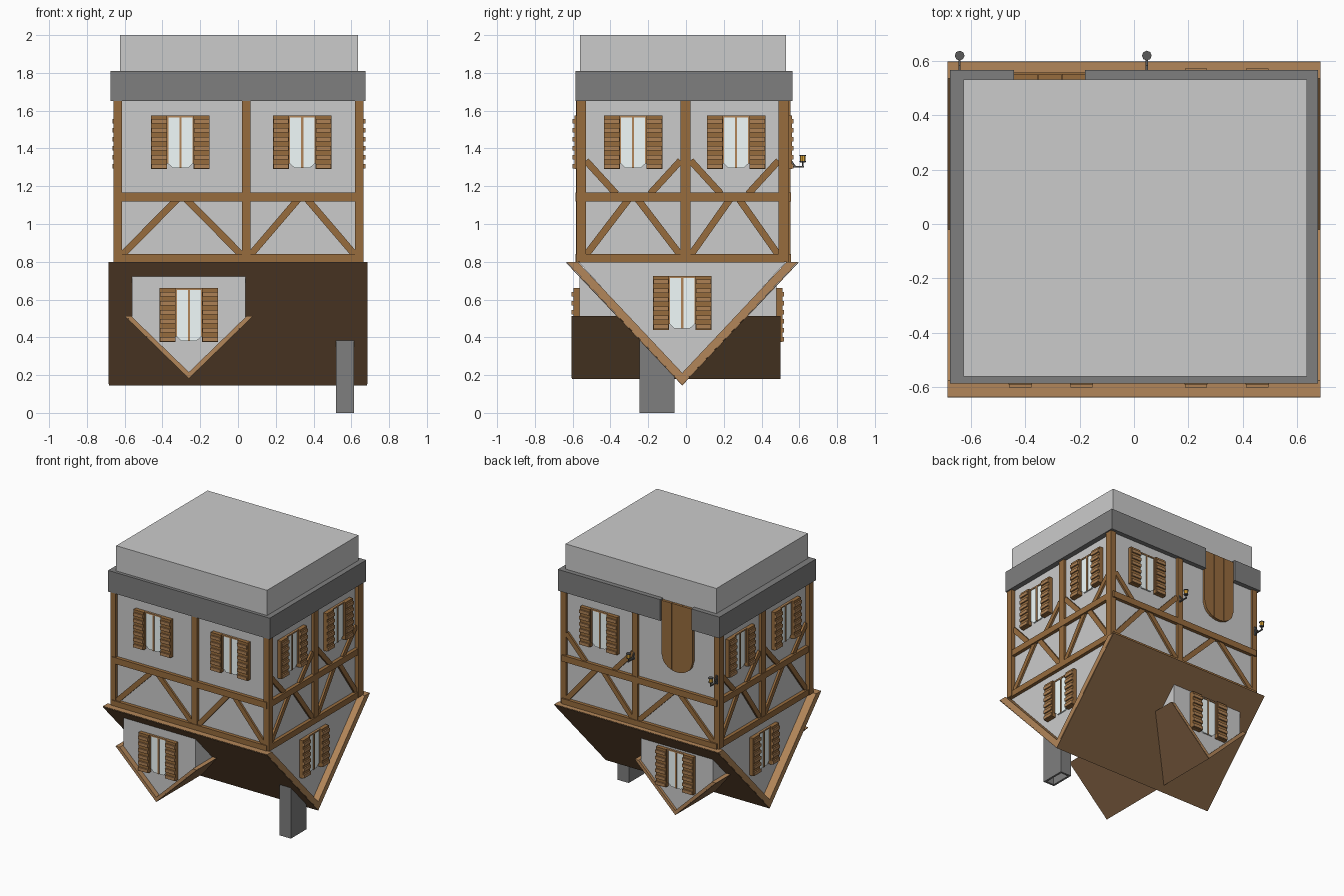
import bpy, bmesh, math
from mathutils import Matrix

if "Cube" in bpy.data.objects:
    bpy.data.objects.remove(bpy.data.objects["Cube"])

COL = {
    "wood": (.31, .15, .048), "trim": (.45, .24, .10), "roof": (.24, .13, .06),
    "stone": (.21, .21, .21), "glass": (.88, .97, .97), "lamp": (.95, .50, .05),
    "iron": (.10, .10, .10), "slat": (.42, .22, .09),
}


def material(key):
    m = bpy.data.materials.get(key) or bpy.data.materials.new(key)
    m.diffuse_color = (*COL[key], 1)
    m.use_nodes = True
    m.node_tree.nodes["Principled BSDF"].inputs["Base Color"].default_value = m.diffuse_color
    return m


def make(name, key, M, parts):
    """Prisms: (u, z) outline pushed along the outward direction d0..d1."""
    bm = bmesh.new()
    for pts, d0, d1 in parts:
        a = [bm.verts.new((u, -d0, z)) for u, z in pts]
        b = [bm.verts.new((u, -d1, z)) for u, z in pts]
        bm.faces.new(a)
        bm.faces.new(b[::-1])
        for i in range(len(a)):
            j = (i + 1) % len(a)
            bm.faces.new((a[i], b[i], b[j], a[j]))
    bm.transform(M)
    bmesh.ops.recalc_face_normals(bm, faces=bm.faces)
    me = bpy.data.meshes.new(name)
    bm.to_mesh(me)
    bm.free()
    if key:
        me.materials.append(material(key))
    ob = bpy.data.objects.new(name, me)
    bpy.context.collection.objects.link(ob)
    return ob


def rect(u0, u1, z0, z1):
    return [(u0, z0), (u1, z0), (u1, z1), (u0, z1)]


def bar(p, q, w=.036):
    l = math.hypot(q[0] - p[0], q[1] - p[1])
    n = (-(q[1] - p[1]) / l * w / 2, (q[0] - p[0]) / l * w / 2)
    return [(p[0] + n[0], p[1] + n[1]), (q[0] + n[0], q[1] + n[1]),
            (q[0] - n[0], q[1] - n[1]), (p[0] - n[0], p[1] - n[1])]


def chevron(c, half, top, tip, thick_u, thick_z):
    return [(c - half, top), (c, tip), (c + half, top),
            (c + half - thick_u, top), (c, tip + thick_z), (c - half + thick_u, top)]


def plane(x, y, deg):
    return Matrix.Translation((x, y, 0)) @ Matrix.Rotation(math.radians(deg), 4, 'Z')


def window(name, M, u, zb):
    zt = zb + .285
    g = [(u - .066, zt - .008), (u + .066, zt - .008), (u + .066, zb + .03),
         (u + .04, zb + .006), (u - .04, zb + .006), (u - .066, zb + .03)]
    make(name + "_glass", "glass", M, [(g, -.005, .01)])
    make(name + "_frame", "trim", M, [
        (rect(u - .006, u + .006, zb + .006, zt), 0, .016),
        (rect(u - .072, u - .064, zb + .03, zt), 0, .016),
        (rect(u + .064, u + .072, zb + .03, zt), 0, .016),
        (rect(u - .072, u + .072, zt - .01, zt), 0, .016)])
    back, slats = [], []
    for s in (-1, 1):
        a, b = sorted((u + s * .07, u + s * .155))
        back.append((rect(a, b, zb, zt), 0, .03))
        for i in range(6):
            z = zb + .004 + i * .0475
            slats.append((rect(a + .002, b - .002, z, z + .024), .02, .04))
    make(name + "_shutters", "wood", M, back)
    make(name + "_slats", "slat", M, slats)


I = Matrix.Identity(4)
ALONG_X = plane(0, 0, 90)   # outline in (y, z), pushed along x

# plaster body and stone plinth (gap at the back for the door)
make("walls", None, I, [(rect(-.625, .635, .8, 2), -.53, .56)])
make("plinth", "stone", I, [
    (rect(-.675, .675, 1.65, 1.81), .55, .585),
    (rect(-.675, -.44, 1.65, 1.81), -.565, -.52),
    (rect(-.18, .675, 1.65, 1.81), -.565, -.52),
    (rect(-.675, -.61, 1.65, 1.81), -.52, .55),
    (rect(.62, .675, 1.65, 1.81), -.52, .55)])

# corner posts
make("corner_posts", "wood", I, [
    (rect(a, b, .8, 1.65), c, d)
    for a, b in ((-.66, -.615), (.62, .665)) for c, d in ((.53, .58), (-.545, -.49))])

# timber framing and windows: inner edges, middle, half post, windows, braced panels
WALLS = {
    "front": (plane(0, -.56, 0), -.615, .62, .0425, .0225, (-.305, .34), ()),
    "right": (plane(.635, 0, 90), -.53, .49, -.0025, .027, (-.28, .265), (0, 1)),
    "back": (plane(0, .53, 180), -.62, .615, -.0425, .0225, (-.34,), (0,)),
    "left": (plane(-.625, 0, -90), -.49, .53, .0025, .027, (-.265, .28), (0, 1)),
}
for side, (M, ul, ur, um, h, wins, braced) in WALLS.items():
    parts = [(rect(um - h, um + h, .8, 1.65), 0, .022),
             (rect(ul - .03, ur + .03, 1.12, 1.167), 0, .026),
             (rect(ul - .03, ur + .03, .795, .84), 0, .026)]
    for k, (a, b) in enumerate(((ul, um - h), (um + h, ur))):
        m, r = (a + b) / 2, .025
        parts += [(bar((a, .835), (m - r, 1.13)), 0, .015),
                  (bar((b, .835), (m + r, 1.13)), 0, .015)]
        if k in braced:
            parts += [(bar((a, 1.335), (a + .16, 1.16)), 0, .015),
                      (bar((b, 1.335), (b - .16, 1.16)), 0, .015)]
    make(side + "_timbers", "wood", M, parts)
    for k, u in enumerate(wins):
        window(f"{side}_window_{k}", M, u, 1.29)

# gable walls and their windows
make("gable_wall", None, ALONG_X, [([(-.57, .8), (-.02, .2), (.53, .8)], -.625, .635)])
window("right_gable_window", WALLS["right"][0], -.02, .44)
window("left_gable_window", WALLS["left"][0], .02, .44)

# main roof: light boards inside, dark cover outside
make("roof_boards", "trim", ALONG_X, [(chevron(-.02, .612, .8, .152, .058, .06), -.685, .685)])
make("roof_cover", "roof", ALONG_X, [(chevron(-.02, .617, .797, .145, .006, .007), -.684, .684)])

# dormers front and back
cx = -.26
make("dormer_walls", None, I, [([(cx - .3, .73), (cx + .3, .73), (cx + .3, .5),
                                 (cx, .2), (cx - .3, .5)], -.48, .565)])
make("dormer_roof_boards", "trim", I, [(chevron(cx, .335, .512, .186, .03, .03), -.5, .605)])
make("dormer_roof_cover", "roof", I, [(chevron(cx, .34, .511, .18, .006, .006), -.499, .604)])
window("front_dormer_window", plane(0, -.565, 0), cx, .375)
window("back_dormer_window", plane(0, .48, 180), -cx, .375)

# hollow chimney
make("chimney", "stone", I, [
    (rect(.52, .535, 0, .4), .06, .245), (rect(.598, .613, 0, .4), .06, .245),
    (rect(.535, .598, 0, .4), .06, .075), (rect(.535, .598, 0, .4), .23, .245),
    (rect(.535, .598, .12, .4), .075, .23)])

# arched door of three planks
def arch(t):
    return 1.40 - .11 * math.sqrt(max(0, 1 - (t / .13) ** 2))

planks = []
for k in range(3):
    a = -.13 + k * .26 / 3
    b = a + .26 / 3 - (.003 if k < 2 else 0)
    ts = [a + (b - a) * i / 6 for i in range(7)]
    planks.append(([(.31 + t, arch(t)) for t in ts] + [(.31 + b, 1.8), (.31 + a, 1.8)], -.005, .02))
make("door", "wood", WALLS["back"][0], planks)

# lanterns on brackets
def drum(name, key, x, y, z0, z1, r0, r1):
    bm = bmesh.new()
    bmesh.ops.create_cone(bm, cap_ends=True, segments=8, radius1=r0, radius2=r1, depth=z1 - z0,
                          matrix=Matrix.Translation((x, y, (z0 + z1) / 2)))
    me = bpy.data.meshes.new(name)
    bm.to_mesh(me)
    bm.free()
    me.materials.append(material(key))
    bpy.context.collection.objects.link(bpy.data.objects.new(name, me))


for n, x in enumerate((-.64, .047)):
    make(f"lantern_bracket_{n}", "iron", plane(x, 0, 90), [
        (rect(.54, .625, 1.299, 1.307), -.004, .004),
        (bar((.55, 1.345), (.58, 1.303), .007), -.004, .004),
        (rect(.54, .552, 1.29, 1.355), -.007, .007)])
    drum(f"lantern_stem_{n}", "iron", x, .618, 1.3, 1.328, .004, .004)
    drum(f"lantern_base_{n}", "iron", x, .618, 1.326, 1.333, .014, .018)
    drum(f"lantern_glow_{n}", "lamp", x, .618, 1.333, 1.36, .014, .014)
    drum(f"lantern_cap_{n}", "iron", x, .618, 1.36, 1.366, .018, .018)
